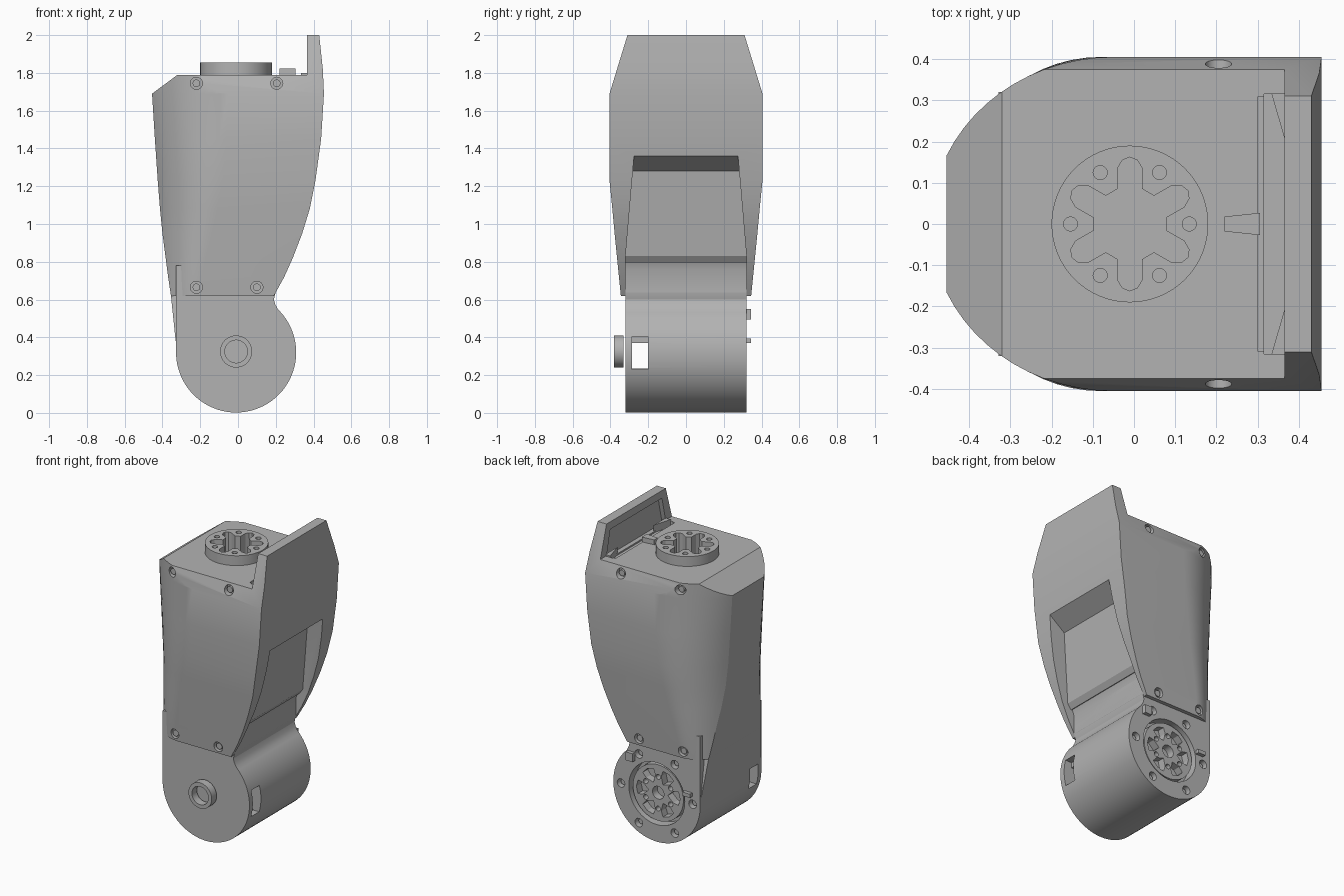
import bpy, bmesh
from math import pi, sin, cos, asin, radians, sqrt
from mathutils import Vector, Matrix

if "Cube" in bpy.data.objects:
    bpy.data.objects.remove(bpy.data.objects["Cube"])

grey = bpy.data.materials.new("machined grey")
grey.use_nodes = True
grey.diffuse_color = (0.45, 0.45, 0.45, 1)
grey.node_tree.nodes["Principled BSDF"].inputs["Base Color"].default_value = (0.45, 0.45, 0.45, 1)

CX, CZ = -0.01, 0.32  # joint axis


def add(name, bm):
    bmesh.ops.recalc_face_normals(bm, faces=bm.faces)
    me = bpy.data.meshes.new(name)
    bm.to_mesh(me)
    bm.free()
    ob = bpy.data.objects.new(name, me)
    bpy.context.scene.collection.objects.link(ob)
    me.materials.append(grey)
    return ob


def box(bm, lo, hi):
    lo, hi = Vector(lo), Vector(hi)
    bmesh.ops.create_cube(bm, size=1, matrix=Matrix.Translation((lo + hi) / 2) @ Matrix.Diagonal((*(hi - lo), 1)))


def cyl(bm, a, b, r, n=32):
    a, b = Vector(a), Vector(b)
    rot = (b - a).to_track_quat('Z', 'Y').to_matrix().to_4x4()
    bmesh.ops.create_cone(bm, cap_ends=True, segments=n, radius1=r, radius2=r,
                          depth=(b - a).length, matrix=Matrix.Translation((a + b) / 2) @ rot)


def loft(bm, rings):
    rows = [[bm.verts.new(p) for p in ring] for ring in rings]
    n = len(rows[0])
    for a, b in zip(rows, rows[1:]):
        for i in range(n):
            bm.faces.new((a[i], a[(i + 1) % n], b[(i + 1) % n], b[i]))
    bm.faces.new(rows[0])
    bm.faces.new(rows[-1])


def cut(ob, bm):
    tool = add("cutter", bm)
    mod = ob.modifiers.new("cut", 'BOOLEAN')
    mod.object, mod.operation, mod.solver = tool, 'DIFFERENCE', 'EXACT'
    bpy.context.view_layer.update()
    me = bpy.data.meshes.new_from_object(ob.evaluated_get(bpy.context.evaluated_depsgraph_get()))
    ob.modifiers.clear()
    ob.data = me
    bpy.data.objects.remove(tool)


def ring_points(r, n=6, start=0.0):
    return [(r * cos(start + 2 * pi * i / n), r * sin(start + 2 * pi * i / n)) for i in range(n)]


# Housing: lofted sections (z, left x, right x, half width, flat half width, curve start x)
sections = [(0.62, -0.355, 0.19, 0.345, 0.27, -0.20), (0.72, -0.37, 0.245, 0.355, 0.25, -0.19),
            (0.82, -0.383, 0.29, 0.365, 0.23, -0.17), (0.95, -0.40, 0.34, 0.378, 0.20, -0.14),
            (1.08, -0.413, 0.38, 0.39, 0.175, -0.11), (1.23, -0.425, 0.41, 0.405, 0.165, -0.08),
            (1.45, -0.44, 0.44, 0.405, 0.165, -0.06), (1.69, -0.455, 0.455, 0.405, 0.165, -0.05),
            (1.82, -0.455, 0.449, 0.405, 0.165, -0.05), (2.0, -0.455, 0.43, 0.405, 0.165, -0.05)]


def section(z, xl, xr, hw, flat, xc):
    t0 = asin(flat / hw)
    half = [(xr, hw)]
    for i in range(13):
        t = pi / 2 + (t0 - pi / 2) * i / 12
        half.append((xc - (xc - xl) / cos(t0) * cos(t), hw * sin(t)))
    return [(x, y, z) for x, y in half] + [(x, -y, z) for x, y in reversed(half)]


bm = bmesh.new()
loft(bm, [section(*s) for s in sections])
# Sloped shoulders and left top bevel
for point, normal in (((0, 0.405, 1.69), (0, 0.31, 0.095)), ((0, -0.405, 1.69), (0, -0.31, 0.095)),
                      ((-0.455, 0, 1.69), (-0.1, 0, 0.135))):
    bmesh.ops.bisect_plane(bm, geom=bm.verts[:] + bm.edges[:] + bm.faces[:], plane_co=point,
                           plane_no=normal, clear_outer=True)
    bmesh.ops.holes_fill(bm, edges=[e for e in bm.edges if e.is_boundary], sides=0)
housing = add("housing", bm)

# Deck behind the raised end panel
tool = bmesh.new()
box(tool, (-1, -1, 1.79), (0.365, 1, 2.3))
cut(housing, tool)
# Deck slot and panel pocket
tool = bmesh.new()
box(tool, (0.315, -0.315, 1.75), (0.365, 0.315, 1.9))
cut(housing, tool)
tool = bmesh.new()
loft(tool, [[(x, -w, z), (x, w, z), (x, v, 1.95), (x, -v, 1.95)]
            for x, w, v, z in ((0.3, 0.315, 0.27, 1.76), (0.395, 0.315, 0.27, 1.76))])
cut(housing, tool)


# Recessed window in the end panel, open at the bottom
def tapered(profile):
    bm = bmesh.new()
    wide = [0.32 - 0.085 * max(0, z - 0.83) for x, z in profile]
    loft(bm, [[(x, s * w, z) for (x, z), w in zip(profile, wide)] for s in (-1, 1)])
    return bm


cut(housing, tapered([(0.6, 1.477), (0.31, 1.28), (0.25, 0.83), (0.6, 0.83)]))
cut(housing, tapered([(0.6, 0.83), (0.25, 0.83), (0.225, 0.795), (0.215, 0.8), (0.2, 0.76), (0.2, 0.5), (0.6, 0.5)]))

# Side screws
tool, heads = bmesh.new(), bmesh.new()
for x, z, y in ((-0.22, 1.745, 0.372), (0.205, 1.745, 0.388), (-0.22, 0.665, 0.348), (0.1, 0.665, 0.35)):
    for s in (-1, 1):
        cyl(tool, (x, s * (y - 0.03), z), (x, s * 0.5, z), 0.032, 24)
        cyl(heads, (x, s * (y - 0.04), z), (x, s * (y - 0.01), z), 0.02, 24)
cut(housing, tool)
screws = add("side_screws", heads)

# Output flange socket through the deck
lobe = [(0.085, -0.03), (0.135, -0.03), (0.155, -0.018), (0.162, 0), (0.155, 0.018), (0.135, 0.03), (0.085, 0.03)]
outline = []
for k in range(6):
    a = pi / 6 + k * pi / 3
    outline += [(CX + u * cos(a) - v * sin(a), u * sin(a) + v * cos(a)) for u, v in lobe]


def socket():
    bm = bmesh.new()
    loft(bm, [[(x, y, z) for x, y in outline] for z in (1.68, 2.2)])
    return bm


bm = bmesh.new()
cyl(bm, (CX, 0, 1.78), (CX, 0, 1.855), 0.19, 64)
flange = add("output_flange", bm)
cut(flange, socket())
cut(housing, socket())
tool = bmesh.new()
for x, y in ring_points(0.144):
    cyl(tool, (CX + x, y, 1.8), (CX + x, y, 2), 0.017, 20)
cut(flange, tool)

# Index key and panel gussets on the deck
bm = bmesh.new()
loft(bm, [[(0.22, -0.018, z), (0.305, -0.027, z), (0.305, 0.027, z), (0.22, 0.018, z)] for z in (1.78, 1.822)])
key = add("index_key", bm)
bm = bmesh.new()
for s in (-1, 1):
    loft(bm, [[(0.37, s * 0.19, z), (0.37, s * 0.317, z), (0.333, s * 0.317, z)] for z in (1.74, 1.8)])
gussets = add("panel_gussets", bm)

# Rear tongue running down over the joint
bm = bmesh.new()
loft(bm, [[(xl, -w, z), (xl, w, z), (-0.3, w + 0.01, z), (-0.3, -w - 0.01, z)]
          for xl, w, z in ((-0.33, 0.31, 0.38), (-0.356, 0.27, 0.63))])
tongue = add("rear_tongue", bm)

# Joint motor: drum with a square neck
bm = bmesh.new()
R = 0.318
arc = [radians(180 + 226 * i / 56) for i in range(57)]
profile = [(CX + R * cos(a), CZ + R * sin(a)) for a in arc]
profile += [(0.197, 0.575), (0.19, 0.60), (0.2, 0.64), (0.2, 0.78), (-0.328, 0.78)]
loft(bm, [[(x, y, z) for x, z in profile] for y in (-0.32, 0.32)])
motor = add("joint_motor", bm)
tool = bmesh.new()
box(tool, (-1, -0.285, 0.235), (1, -0.2, 0.37))
cut(motor, tool)
tool = bmesh.new()
box(tool, (0.25, -0.285, 0.23), (1, -0.2, 0.405))
cyl(tool, (CX, 0.25, CZ), (CX, 0.5, CZ), 0.205, 64)
for x, z in ring_points(0.262):
    cyl(tool, (CX + x, 0.27, CZ + z), (CX + x, 0.5, CZ + z), 0.028, 20)
cut(motor, tool)
cut_slot = bmesh.new()
box(cut_slot, (-1, -0.285, 0.235), (0, -0.2, 0.37))
cut(tongue, cut_slot)

# Rear rotor disc with spoke windows
bm = bmesh.new()
cyl(bm, (CX, 0.24, CZ), (CX, 0.305, CZ), 0.185, 64)
rotor = add("rotor_disc", bm)
tool = bmesh.new()
cyl(tool, (CX, 0.255, CZ), (CX, 0.5, CZ), 0.042)
for k in range(6):
    a = k * pi / 3
    wedge = [(0.07, 0.0), (0.11, -0.038), (0.148, -0.045), (0.16, 0), (0.148, 0.045), (0.11, 0.038)]
    loft(tool, [[(CX + u * cos(a) - v * sin(a), y, CZ + u * sin(a) + v * cos(a)) for u, v in wedge]
                for y in (0.255, 0.5)])
for x, z in ring_points(0.105, 6, pi / 6):
    cyl(tool, (CX + x, 0.27, CZ + z), (CX + x, 0.5, CZ + z), 0.016, 20)
cut(rotor, tool)

# Rear locating tabs and ring screws
bm = bmesh.new()
box(bm, (0.15, 0.3, 0.495), (0.2, 0.345, 0.55))
box(bm, (-0.27, 0.3, 0.37), (-0.215, 0.345, 0.395))
tabs = add("locating_tabs", bm)
bm = bmesh.new()
for x, z in ring_points(0.262):
    cyl(bm, (CX + x, 0.26, CZ + z), (CX + x, 0.295, CZ + z), 0.019, 20)
ring_screws = add("ring_screws", bm)

# Front shaft boss
bm = bmesh.new()
cyl(bm, (CX, -0.30, 0.325), (CX, -0.335, 0.325), 0.075, 48)
cyl(bm, (CX, -0.33, 0.325), (CX, -0.382, 0.325), 0.085, 48)
boss = add("shaft_boss", bm)
tool = bmesh.new()
cyl(tool, (CX, -0.325, 0.325), (CX, -0.5, 0.325), 0.06, 48)
cut(boss, tool)

# Smooth curved faces, keep machined edges sharp
for ob in (housing, screws, flange, key, gussets, tongue, motor, rotor, tabs, ring_screws, boss):
    bpy.ops.object.select_all(action='DESELECT')
    ob.select_set(True)
    bpy.context.view_layer.objects.active = ob
    bpy.ops.object.shade_smooth_by_angle(angle=radians(25))
